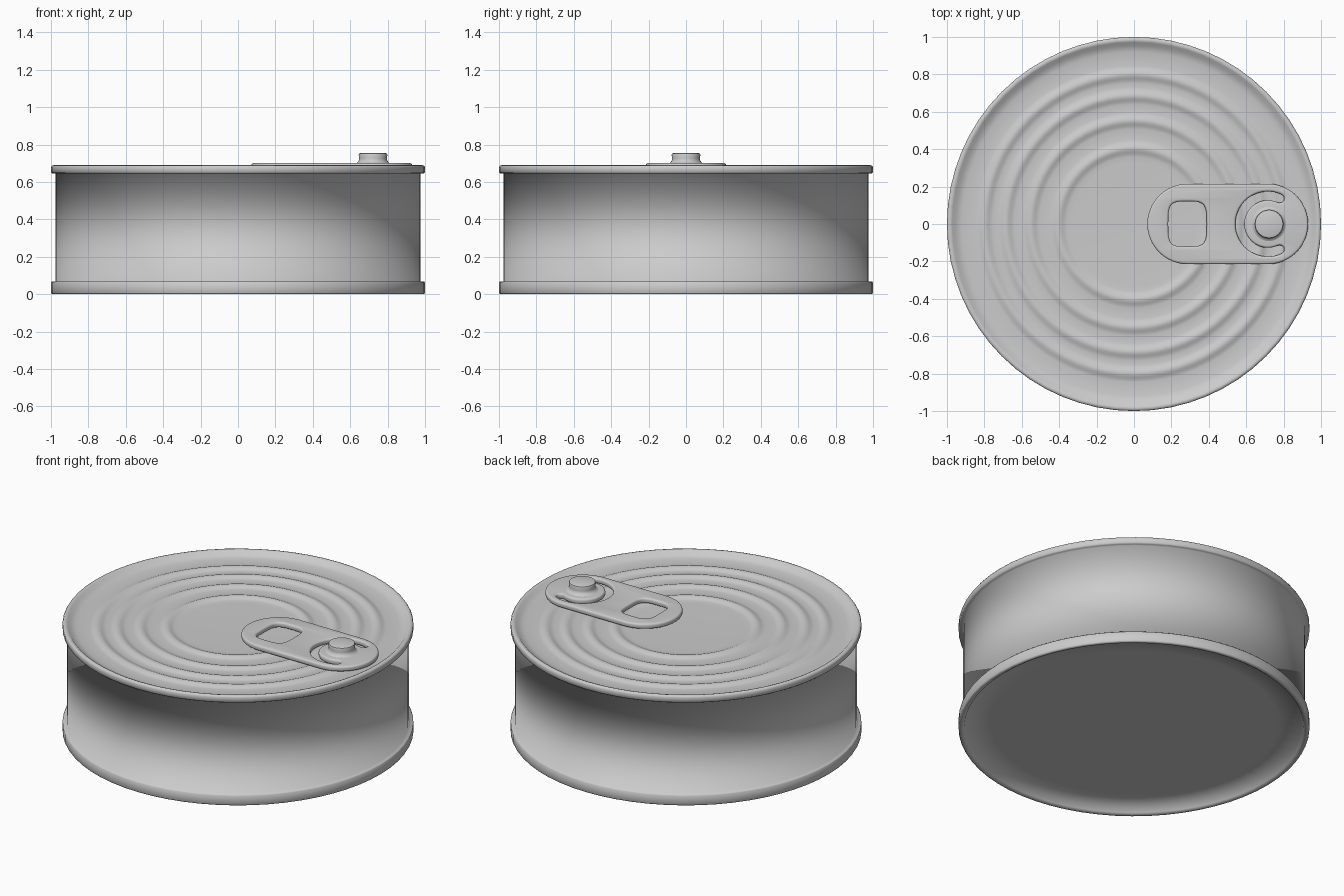
import bpy, bmesh, math
from math import sin, cos, pi, radians

cube = bpy.data.objects.get("Cube")
if cube:
    bpy.data.objects.remove(cube, do_unlink=True)

metal = bpy.data.materials.new("tin_grey")
metal.use_nodes = True
COLOUR = (0.6, 0.6, 0.6, 1)
metal.diffuse_color = COLOUR
metal.node_tree.nodes["Principled BSDF"].inputs["Base Color"].default_value = COLOUR


def finish(name, mesh, loc=(0, 0, 0), angle=40):
    mesh.materials.clear()
    mesh.materials.append(metal)
    obj = bpy.data.objects.new(name, mesh)
    obj.location = loc
    bpy.context.collection.objects.link(obj)
    bpy.ops.object.select_all(action='DESELECT')
    obj.select_set(True)
    bpy.context.view_layer.objects.active = obj
    bpy.ops.object.shade_smooth_by_angle(angle=radians(angle))


def lathe(name, profile, loc=(0, 0, 0), segments=64, angle=40):
    """Revolve (radius, height) points around z."""
    bm = bmesh.new()
    verts = [bm.verts.new((r, 0, z)) for r, z in profile]
    edges = [bm.edges.new(pair) for pair in zip(verts, verts[1:])]
    bmesh.ops.spin(bm, geom=verts + edges, cent=(0, 0, 0), axis=(0, 0, 1),
                   angle=2 * pi, steps=segments)
    bmesh.ops.remove_doubles(bm, verts=bm.verts, dist=0.0005)
    bmesh.ops.recalc_face_normals(bm, faces=bm.faces)
    mesh = bpy.data.meshes.new(name)
    bm.to_mesh(mesh)
    bm.free()
    finish(name, mesh, loc, angle)


def arc(cx, cy, radius, start, end, steps=24):
    angles = [radians(start + (end - start) * i / steps) for i in range(steps + 1)]
    return [(cx + radius * cos(a), cy + radius * sin(a)) for a in angles]


# Can: recessed base, rolled rims and straight wall
can = [(0, 0.04), (0.82, 0.04), (0.955, 0.038), (0.968, 0.008), (0.982, 0), (0.996, 0.001),
       (1, 0.008), (1, 0.062), (0.995, 0.068), (0.975, 0.068),
       (0.975, 0.645), (0.992, 0.645), (1, 0.652), (1, 0.68), (0.995, 0.688), (0.984, 0.69),
       (0.972, 0.686), (0.955, 0.668), (0.92, 0.66)]

# Lid: narrow raised rings around a slightly dished centre
LID_Z, RING_HEIGHT, RING_HALF = 0.657, 0.013, 0.045
for ring in (0.8, 0.685, 0.553, 0.405):
    for i in range(9):
        t = i / 4 - 1
        can.append((ring - RING_HALF * t, LID_Z + RING_HEIGHT * (1 + cos(pi * t)) / 2))
can += [(0.33, 0.656), (0, 0.654)]
lathe("can", can, angle=180)

# Pull tab: rounded plate with a finger hole and a curved slot
BEVEL = 0.012
tab_x, rivet_x, end_r = 0.286, 0.716, 0.215 - BEVEL
outline = arc(rivet_x, 0, end_r, -90, 90) + arc(tab_x, 0, end_r, 90, 270)


def power(v):
    return math.copysign(abs(v) ** 0.55, v)


hole = [(tab_x + 0.115 * power(cos(a)), 0.133 * power(sin(a)))
        for a in (2 * pi * i / 48 for i in range(48))]
slot_in, slot_out = 0.115, 0.186
mid, half = (slot_in + slot_out) / 2, (slot_out - slot_in) / 2
first, last = radians(65), radians(295)
slot = (arc(rivet_x, 0, slot_out, 65, 295, 32)
        + arc(rivet_x + mid * cos(last), mid * sin(last), half, 295, 475, 8)[1:-1]
        + arc(rivet_x, 0, slot_in, 295, 65, 32)
        + arc(rivet_x + mid * cos(first), mid * sin(first), half, 245, 425, 8)[1:-1])

curve = bpy.data.curves.new("tab_outline", 'CURVE')
curve.dimensions = '2D'
curve.fill_mode = 'BOTH'
curve.extrude = 0.005
curve.bevel_depth = BEVEL
curve.bevel_resolution = 3
for points in (outline, hole, slot):
    spline = curve.splines.new('POLY')
    spline.points.add(len(points) - 1)
    for p, (x, y) in zip(spline.points, points):
        p.co = (x, y, 0, 1)
    spline.use_cyclic_u = True
helper = bpy.data.objects.new("tab_outline", curve)
bpy.context.collection.objects.link(helper)
graph = bpy.context.evaluated_depsgraph_get()
tab_mesh = bpy.data.meshes.new_from_object(helper.evaluated_get(graph))
bpy.data.objects.remove(helper, do_unlink=True)
bm = bmesh.new()
bm.from_mesh(tab_mesh)
bmesh.ops.remove_doubles(bm, verts=bm.verts, dist=0.0003)
bmesh.ops.recalc_face_normals(bm, faces=bm.faces)
bm.to_mesh(tab_mesh)
bm.free()
finish("pull_tab", tab_mesh, (0, 0, 0.684))

# Rivet holding the tab
lathe("rivet", [(0.094, 0.655), (0.094, 0.7), (0.084, 0.704), (0.076, 0.715), (0.074, 0.725),
                (0.077, 0.745), (0.074, 0.752), (0.066, 0.755), (0, 0.755)],
      (0.722, 0, 0), 32)
